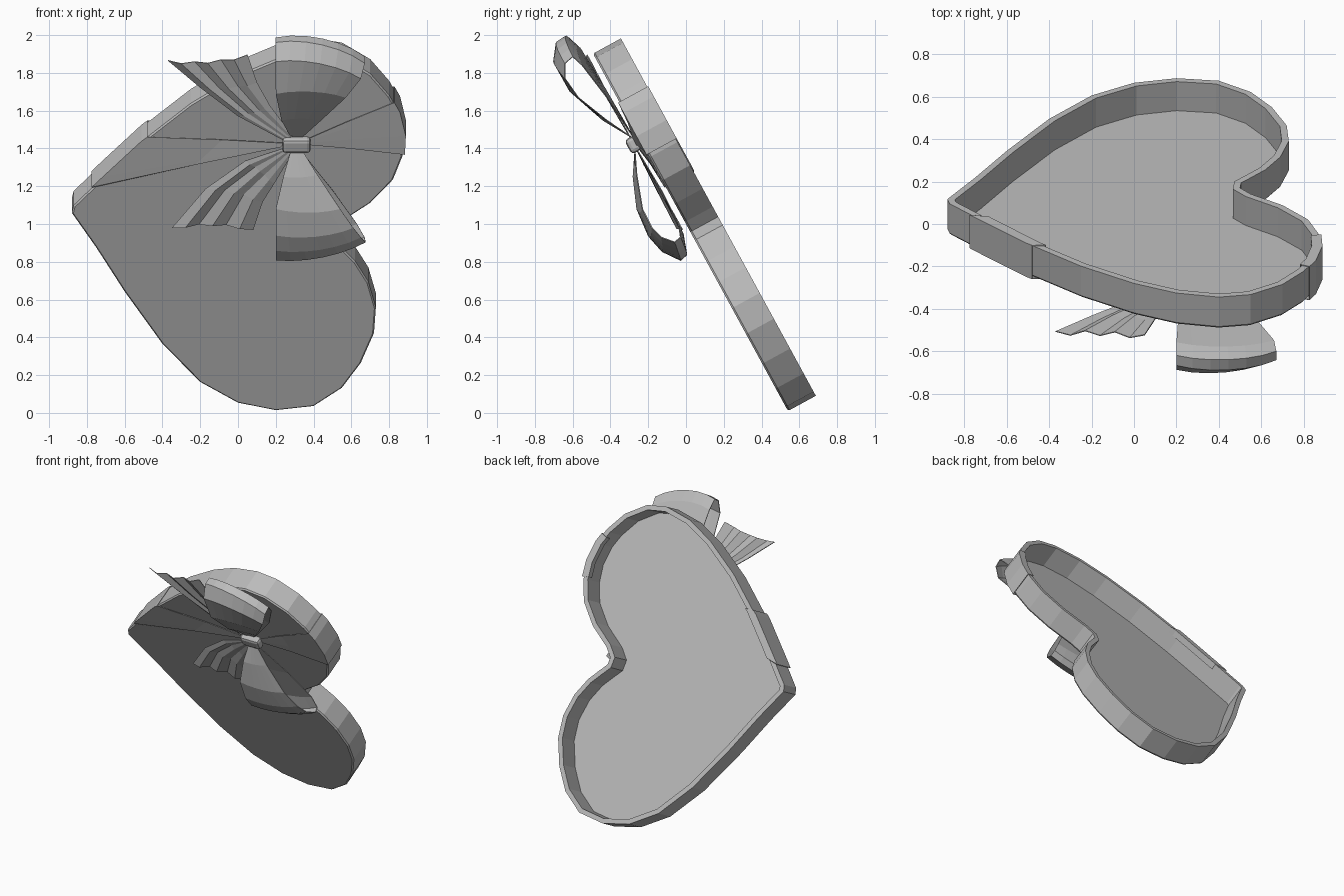
import bpy
import bmesh
from mathutils import Matrix, Vector

cube = bpy.data.objects.get("Cube")
if cube:
    bpy.data.objects.remove(cube, do_unlink=True)

grey = bpy.data.materials.new("plain_grey")
grey.use_nodes = True
grey.diffuse_color = (0.5, 0.5, 0.5, 1)
grey.node_tree.nodes["Principled BSDF"].inputs["Base Color"].default_value = (0.5, 0.5, 0.5, 1)

# Tilted frame of the lid: x across, y up the slope, z out of the front face
ACROSS, UP, OUT = Vector((1, 0, 0)), Vector((0, -0.479, 0.878)), Vector((0, -0.878, -0.479))
TILT = Matrix((ACROSS, UP, OUT)).transposed().to_4x4()
TILT.translation = (0, 0.54, 0.01)
KNOT = Vector((0.31, 1.63))


def finish(name, bm, matrix=TILT, thickness=0.0):
    bmesh.ops.recalc_face_normals(bm, faces=bm.faces)
    mesh = bpy.data.meshes.new(name)
    bm.to_mesh(mesh)
    bm.free()
    mesh.materials.append(grey)
    obj = bpy.data.objects.new(name, mesh)
    obj.matrix_world = matrix
    bpy.context.collection.objects.link(obj)
    if thickness:
        solid = obj.modifiers.new("thickness", "SOLIDIFY")
        solid.thickness = thickness
        solid.offset = 0
    return obj


def bridge(bm, rows, closed=False):
    """Quads between successive rows of vertices."""
    for a, b in zip(rows, rows[1:]):
        count = len(a)
        for i in range(count if closed else count - 1):
            j = (i + 1) % count
            bm.faces.new((a[i], a[j], b[j], b[i]))


def sheet(name, rows, matrix=TILT, thickness=0.005):
    bm = bmesh.new()
    bridge(bm, [[bm.verts.new(p) for p in row] for row in rows])
    return finish(name, bm, matrix, thickness)


def inset(points, amount):
    """Move a counter-clockwise outline inwards."""
    result = []
    for i, p in enumerate(points):
        before = (p - points[i - 1]).normalized()
        after = (points[(i + 1) % len(points)] - p).normalized()
        n1, n2 = Vector((-before.y, before.x)), Vector((-after.y, after.x))
        result.append(p + (n1 + n2) * amount / max(1 + n1.dot(n2), 0.5))
    return result


# Heart-shaped lid, hollow at the back
heart = [Vector(p) for p in (
    (-.88, 1.19), (-.75, .98), (-.6, .715), (-.4, .4), (-.2, .17), (0, .045),
    (.2, 0), (.4, .025), (.55, .135), (.65, .285), (.72, .465), (.73, .62),
    (.69, .775), (.62, .9), (.55, .98), (.505, 1.03), (.5, 1.08), (.55, 1.14),
    (.7, 1.25), (.82, 1.39), (.87, 1.53), (.88, 1.66), (.85, 1.8), (.8, 1.9),
    (.7, 2.03), (.55, 2.13), (.4, 2.155), (.2, 2.115), (0, 2.02), (-.25, 1.85),
    (-.5, 1.63), (-.7, 1.42), (-.87, 1.235))]
bm = bmesh.new()
rings = []
for amount, depth in ((.008, 0), (0, -.01), (0, -.168), (.033, -.168), (.033, -.012)):
    rings.append([bm.verts.new((p.x, p.y, depth)) for p in inset(heart, amount)])
bridge(bm, rings, closed=True)
bm.faces.new(rings[0])
bm.faces.new(rings[-1])
finish("heart_lid", bm)

# Flat ribbon gathered at the knot and folded over each side of the lid
bands = {
    "ribbon_band_right": [(-.47, 1.655), (-.5, 1.63), (-.7, 1.42), (-.76, 1.355)],
    "ribbon_band_left": [(.875, 1.55), (.88, 1.66), (.85, 1.8), (.82, 1.86)],
}
for name, path in bands.items():
    rows = []
    for scale, height in ((.08, .03), (.5, .012), (1.012, .006), (1.012, -.172),
                          (.93, -.172), (.93, -.13)):
        row = []
        for p in path:
            q = KNOT + (Vector(p) - KNOT) * scale
            row.append((q.x, q.y, height))
        rows.append(row)
    sheet(name, rows)


# Bow loops: two edge paths with a bulging strip between them
def bow_loop(name, center, edge_a, edge_b, bulge=0.09, columns=6):
    center = Vector(center)
    rows = []
    for a, b in zip(edge_a, edge_b):
        row = []
        for i in range(columns + 1):
            t = i / columns
            offset = Vector(a).lerp(Vector(b), t) - center
            row.append(center + offset * (1 + bulge * 4 * t * (1 - t)))
        rows.append(row)
    sheet(name, rows, Matrix.Identity(4))


bow_loop("upper_bow_loop", (.31, -.28, 1.44),
         [(.28, -.29, 1.46), (.23, -.44, 1.55), (.2, -.6, 1.69), (.2, -.685, 1.86),
          (.2, -.665, 1.96), (.2, -.62, 1.985), (.2, -.56, 1.93), (.21, -.43, 1.72),
          (.28, -.28, 1.46)],
         [(.34, -.29, 1.46), (.44, -.42, 1.55), (.57, -.57, 1.67), (.65, -.64, 1.77),
          (.67, -.64, 1.85), (.67, -.6, 1.885), (.66, -.55, 1.84), (.55, -.42, 1.67),
          (.34, -.28, 1.46)])
bow_loop("lower_bow_loop", (.31, -.26, 1.4),
         [(.28, -.27, 1.39), (.24, -.28, 1.25), (.2, -.26, 1.08), (.2, -.2, .94),
          (.2, -.13, .86), (.2, -.03, .81), (.2, 0, .84), (.2, -.02, .95),
          (.23, -.14, 1.18), (.28, -.25, 1.38)],
         [(.34, -.27, 1.39), (.42, -.26, 1.26), (.54, -.23, 1.08), (.61, -.18, .98),
          (.65, -.13, .93), (.675, -.06, .905), (.67, -.03, .93), (.63, -.04, 1),
          (.5, -.13, 1.18), (.34, -.25, 1.38)], bulge=0.06)


# Creased tails, flaring from the knot
def tail(name, edge_a, edge_b, notch, columns=6):
    rows = []
    last = len(edge_a) - 1
    for k, (a, b) in enumerate(zip(edge_a, edge_b)):
        row = []
        for i in range(columns + 1):
            t = i / columns
            p = Vector(a).lerp(Vector(b), t)
            p.y += notch * 4 * t * (1 - t) * k / last
            row.append((p.x, p.y, .04 + (.014 if i % 2 else -.01) * k / last))
        rows.append(row)
    sheet(name, rows)


tail("upper_tail", [(.25, 1.65), (0, 1.8), (-.2, 1.97), (-.37, 2.13)],
     [(.29, 1.68), (.17, 1.86), (.1, 2), (.05, 2.165)], notch=-.02)
tail("lower_tail", [(.25, 1.61), (.04, 1.53), (-.17, 1.36), (-.35, 1.12)],
     [(.29, 1.58), (.19, 1.39), (.13, 1.28), (.08, 1.11)], notch=.03)

# Knot
bm = bmesh.new()
bmesh.ops.create_cube(bm, size=1)
bmesh.ops.scale(bm, vec=(.15, .085, .06), verts=bm.verts)
bmesh.ops.bevel(bm, geom=bm.edges[:], offset=.02, segments=2, affect="EDGES", profile=.5)
bmesh.ops.translate(bm, vec=(KNOT.x, KNOT.y, .045), verts=bm.verts)
finish("knot", bm)
